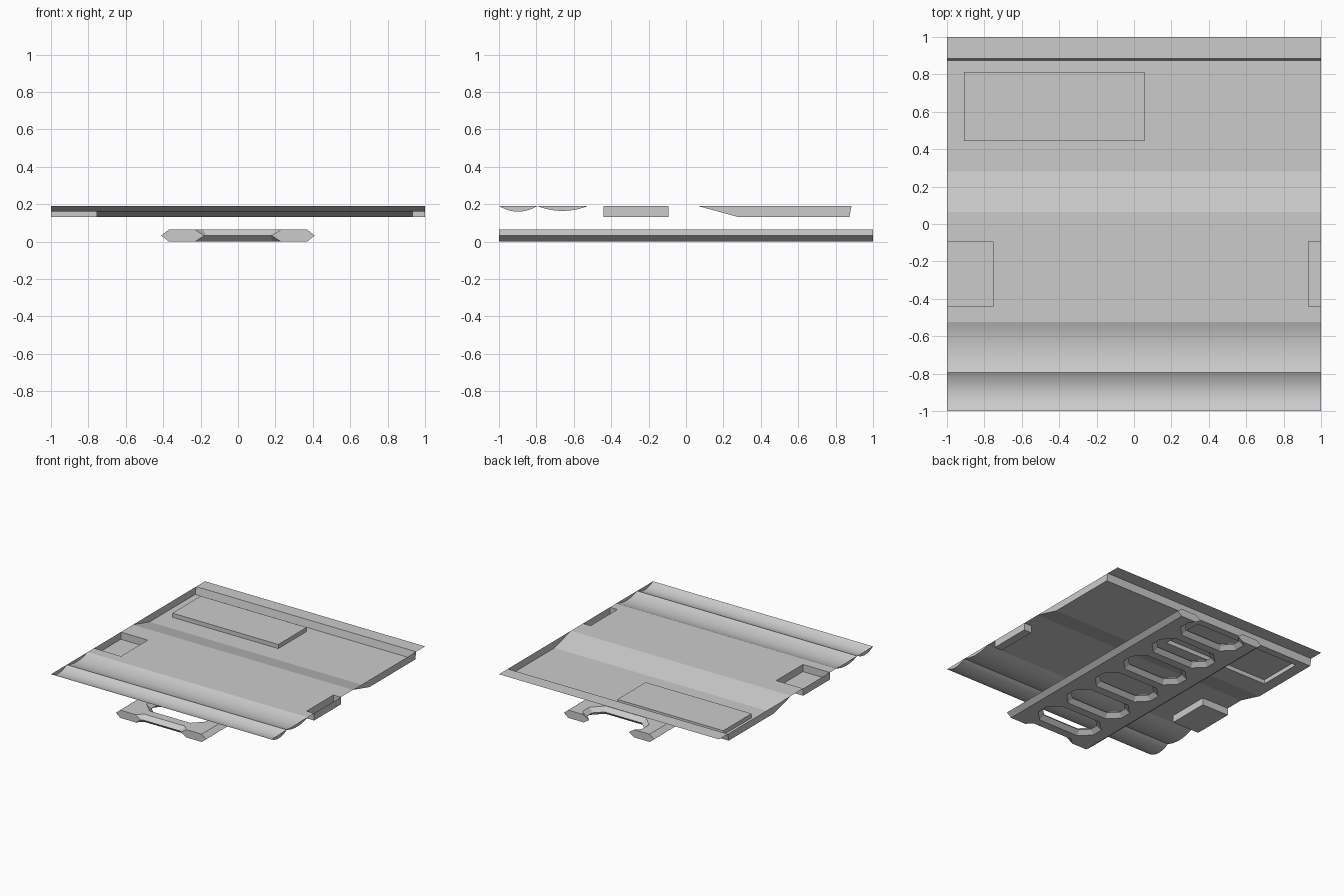
import bpy, bmesh, math

if "Cube" in bpy.data.objects:
    bpy.data.objects.remove(bpy.data.objects["Cube"])

TOP, LOW = 0.19, 0.131        # sheet levels
H, MID, D = 0.064, 0.032, 0.035  # ladder height, mid height, hole bevel


def make(name, bm, smooth=False):
    bmesh.ops.remove_doubles(bm, verts=bm.verts, dist=1e-5)
    me = bpy.data.meshes.new(name)
    bm.to_mesh(me)
    bm.free()
    ob = bpy.data.objects.new(name, me)
    bpy.context.collection.objects.link(ob)
    if smooth:
        bpy.context.view_layer.objects.active = ob
        ob.select_set(True)
        bpy.ops.object.shade_smooth_by_angle(angle=math.radians(30))
        ob.select_set(False)
    return ob


def face(bm, pts):
    return bm.faces.new([bm.verts.new(p) for p in pts])


def strip(bm, profile):
    """Sheet running the full width along a (y, z) profile."""
    for (y0, z0), (y1, z1) in zip(profile, profile[1:]):
        face(bm, [(-1, y0, z0), (1, y0, z0), (1, y1, z1), (-1, y1, z1)])


def end_caps(bm, profile):
    for x in (-1, 1):
        pts = [(x, y, z) for y, z in profile]
        face(bm, pts if x < 0 else pts[::-1])


def stepped_sheet(bm, xs, ys, height):
    """Flat cells at given heights, with upright walls between levels."""
    nx, ny = len(xs) - 1, len(ys) - 1
    for i in range(nx):
        for j in range(ny):
            z = height(i, j)
            x0, x1, y0, y1 = xs[i], xs[i + 1], ys[j], ys[j + 1]
            face(bm, [(x0, y0, z), (x1, y0, z), (x1, y1, z), (x0, y1, z)])
            if i + 1 < nx and (w := height(i + 1, j)) != z:
                face(bm, [(x1, y0, z), (x1, y0, w), (x1, y1, w), (x1, y1, z)])
            if j + 1 < ny and (w := height(i, j + 1)) != z:
                face(bm, [(x0, y1, z), (x1, y1, z), (x1, y1, w), (x0, y1, w)])


def dip(y0, y1, depth, n=14):
    return [(y0 + (y1 - y0) * t / n, TOP - depth * 4 * (t / n) * (1 - t / n))
            for t in range(n + 1)]


def loft(bm, loops):
    rings = [[bm.verts.new(p) for p in lp] for lp in loops]
    n = len(rings[0])
    for a, b in zip(rings, rings[1:]):
        for k in range(n):
            bm.faces.new([a[k], a[(k + 1) % n], b[(k + 1) % n], b[k]])
    bm.faces.new(rings[0][::-1])
    bm.faces.new(rings[-1])


# two rounded gutters along the front
bm = bmesh.new()
for d in (dip(-1, -0.795, 0.03), dip(-0.795, -0.525, 0.026)):
    strip(bm, d)
    end_caps(bm, d)
make("front_gutters", bm, smooth=True)

# raised deck with a pit at each side
bm = bmesh.new()
stepped_sheet(bm, [-1, -0.755, 0.932, 1], [-0.525, -0.44, -0.093, 0.065],
              lambda i, j: LOW if j == 1 and i != 1 else TOP)
end_caps(bm, [(-0.44, TOP), (-0.44, LOW), (-0.093, LOW), (-0.093, TOP)])
make("deck_with_pits", bm)

# lowered floor with raised pad, ramp and back lip
bm = bmesh.new()
strip(bm, [(0.065, TOP), (0.28, LOW)])
strip(bm, [(0.873, LOW), (0.885, TOP), (1, TOP)])
stepped_sheet(bm, [-1, -0.908, 0.055, 1], [0.28, 0.445, 0.813, 0.873],
              lambda i, j: 0.165 if i == j == 1 else LOW)
end_caps(bm, [(0.065, TOP), (0.28, LOW), (0.873, LOW), (0.885, TOP)])
make("lowered_floor", bm)

# ladder bar: six-sided section running front to back
bm = bmesh.new()
section = [(-0.41, MID), (-0.37, 0), (0.37, 0), (0.41, MID), (0.37, H), (-0.37, H)]
loft(bm, [[(x, y, z) for x, z in section] for y in (-1, 1)])
bmesh.ops.recalc_face_normals(bm, faces=bm.faces)
ladder = make("ladder_frame", bm)


# ladder openings: clipped-corner holes, narrowest at mid height
def hole_loop(cy, z):
    off = D * (1 - abs(z - MID) / MID)
    w, l = 0.27 - off, 0.132 - off
    c = 0.085 - 0.586 * off
    q = [(w, l - c), (w - c, l), (c - w, l), (-w, l - c),
         (-w, c - l), (c - w, -l), (w - c, -l), (w, c - l)]
    return [(x, cy + y, z) for x, y in q]


bm = bmesh.new()
pitch = 1 / 3
for k in range(7):
    cy = -0.92 + pitch * (k - 0.5)
    loft(bm, [hole_loop(cy, z) for z in (-0.01, MID, H + 0.01)])
bmesh.ops.recalc_face_normals(bm, faces=bm.faces)
cutter = make("ladder_hole_cutter", bm)
cutter.hide_render = True
cutter.hide_set(True)
mod = ladder.modifiers.new("holes", 'BOOLEAN')
mod.operation = 'DIFFERENCE'
mod.solver = 'EXACT'
mod.use_self = True
mod.object = cutter
